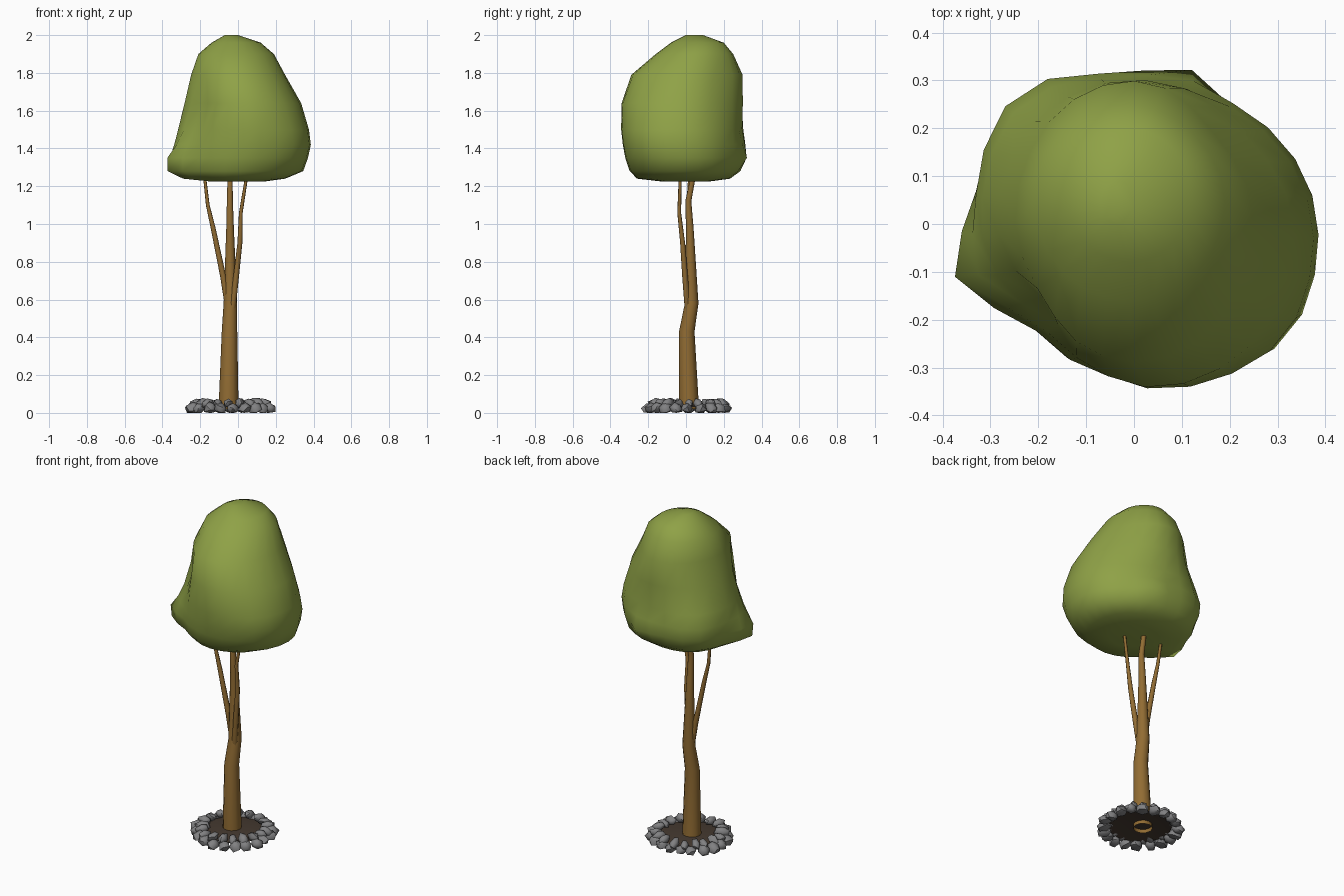
import bpy, bmesh, math, random
from mathutils import Vector, Euler

random.seed(4)
cube = bpy.data.objects.get("Cube")
if cube:
    bpy.data.objects.remove(cube, do_unlink=True)


def material(name, rgb):
    m = bpy.data.materials.new(name)
    m.use_nodes = True
    m.diffuse_color = (*rgb, 1)
    m.node_tree.nodes["Principled BSDF"].inputs["Base Color"].default_value = (*rgb, 1)
    return m


leaf = material("leaf green", (0.275, 0.36, 0.062))
bark = material("bark brown", (0.285, 0.15, 0.033))
stone = material("stone grey", (0.22, 0.22, 0.225))
soil = material("soil brown", (0.06, 0.042, 0.03))


def finish(name, bm, mat, angle):
    bmesh.ops.recalc_face_normals(bm, faces=bm.faces)
    mesh = bpy.data.meshes.new(name)
    bm.to_mesh(mesh)
    bm.free()
    mesh.materials.append(mat)
    obj = bpy.data.objects.new(name, mesh)
    bpy.context.collection.objects.link(obj)
    bpy.ops.object.select_all(action="DESELECT")
    obj.select_set(True)
    bpy.context.view_layer.objects.active = obj
    bpy.ops.object.shade_smooth_by_angle(angle=math.radians(angle))


def circle(x, y, z, r, sides):
    angles = [math.tau * i / sides for i in range(sides)]
    return [(x + r * math.cos(a), y + r * math.sin(a), z) for a in angles]


def loft(rings, cap_start=True, cap_end=True):
    """Skin a stack of equal-length point rings."""
    bm = bmesh.new()
    loops = [[bm.verts.new(p) for p in ring] for ring in rings]
    for a, b in zip(loops, loops[1:]):
        for i in range(len(a)):
            j = (i + 1) % len(a)
            bm.faces.new((a[i], a[j], b[j], b[i]))
    if cap_start:
        bm.faces.new(loops[0])
    if cap_end:
        bm.faces.new(loops[-1])
    return bm


def limb(name, path, sides=8):
    """Tapered round limb through (x, y, z, radius) stations."""
    rings = [circle(*station, sides) for station in path]
    finish(name, loft(rings, cap_start=False), bark, 50)


# Trunk and the two thin branches
limb("trunk", [(-0.05, 0.016, 0.02, 0.053), (-0.045, 0.004, 0.43, 0.041),
               (-0.04, 0.03, 0.58, 0.036), (-0.042, 0.02, 0.98, 0.02),
               (-0.043, 0.012, 1.12, 0.016), (-0.042, 0.04, 1.26, 0.013)], 12)
limb("right_branch", [(-0.05, 0.025, 0.54, 0.016), (-0.078, 0.02, 0.72, 0.016),
                      (-0.132, 0.015, 0.98, 0.013), (-0.16, 0.012, 1.1, 0.01),
                      (-0.178, 0.02, 1.26, 0.008)])
limb("left_branch", [(-0.03, 0.01, 0.54, 0.016), (-0.01, -0.005, 0.72, 0.015),
                     (0.01, -0.018, 0.9, 0.013), (0.015, -0.036, 1.06, 0.01),
                     (0.047, -0.03, 1.26, 0.008)])

# Canopy: height, then the right, left, front and back limits of each ring
levels = [(1.225, -0.12, 0.14, -0.13, 0.12), (1.24, -0.26, 0.25, -0.26, 0.23),
          (1.28, -0.32, 0.345, -0.30, 0.28), (1.35, -0.33, 0.37, -0.325, 0.295),
          (1.42, -0.33, 0.385, -0.34, 0.295), (1.50, -0.32, 0.375, -0.35, 0.29),
          (1.64, -0.29, 0.335, -0.345, 0.30), (1.79, -0.25, 0.25, -0.29, 0.30),
          (1.90, -0.21, 0.19, -0.16, 0.25), (1.96, -0.14, 0.12, -0.08, 0.20),
          (2.0, -0.07, 0.0, 0.0, 0.09)]
# Bumps and dents: direction in degrees, height, reach, angular width, tallness
lobes = [(194, 1.31, 0.075, 16, 0.09), (129, 1.42, 0.065, 28, 0.17),
         (80, 1.36, 0.05, 10, 0.06), (215, 1.6, -0.07, 24, 0.16),
         (228, 1.35, -0.02, 16, 0.15), (255, 1.5, -0.02, 14, 0.2),
         (320, 1.42, 0.02, 22, 0.15), (45, 1.72, -0.03, 25, 0.14)]
SIDES = 24
rings = []
for z, x0, x1, y0, y1 in levels:
    ring = []
    for i in range(SIDES):
        a = math.tau * i / SIDES
        c, s = math.cos(a), math.sin(a)
        push = 0
        for deg, height, reach, width, tall in lobes:
            turn = (math.degrees(a) - deg + 180) % 360 - 180
            push += reach * math.exp(-(turn / width) ** 2 - ((z - height) / tall) ** 2)
        ring.append(((x0 + x1) / 2 + (x1 - x0) / 2 * c + push * c,
                     (y0 + y1) / 2 + (y1 - y0) / 2 * s + push * s, z))
    rings.append(ring)
finish("canopy", loft(rings), leaf, 60)

# Soil bed: a thin disc that the hollow trunk passes through
CX, CY = -0.035, 0.01
bed = [circle(CX, CY, 0.03, 0.175, 20), circle(CX, CY, 0.042, 0.1, 20)]
finish("soil_bed", loft(bed, cap_start=False), soil, 40)


# Border stones: worn wedges pointing inward in two overlapping rows
def stone_row(name, count, radius, lift, size):
    bm = bmesh.new()
    for i in range(count):
        a = math.tau * (i + random.uniform(-0.15, 0.15)) / count
        made = bmesh.ops.create_icosphere(bm, subdivisions=1, radius=1)["verts"]
        spin = Euler((random.uniform(-0.4, 0.4), random.uniform(-0.1, 0.4), a))
        scale = Vector(size) * random.uniform(0.88, 1.12)
        r = radius + random.uniform(-0.008, 0.008)
        centre = Vector((CX + r * math.cos(a), CY + r * math.sin(a), lift))
        for v in made:
            p = v.co * random.uniform(0.9, 1.08) * scale
            p.rotate(spin)
            v.co = centre + p
            v.co.z = max(v.co.z, 0)
    finish(name, bm, stone, 50)


stone_row("outer_stones", 20, 0.203, 0.024, (0.042, 0.036, 0.032))
stone_row("inner_stones", 19, 0.18, 0.05, (0.044, 0.026, 0.028))
